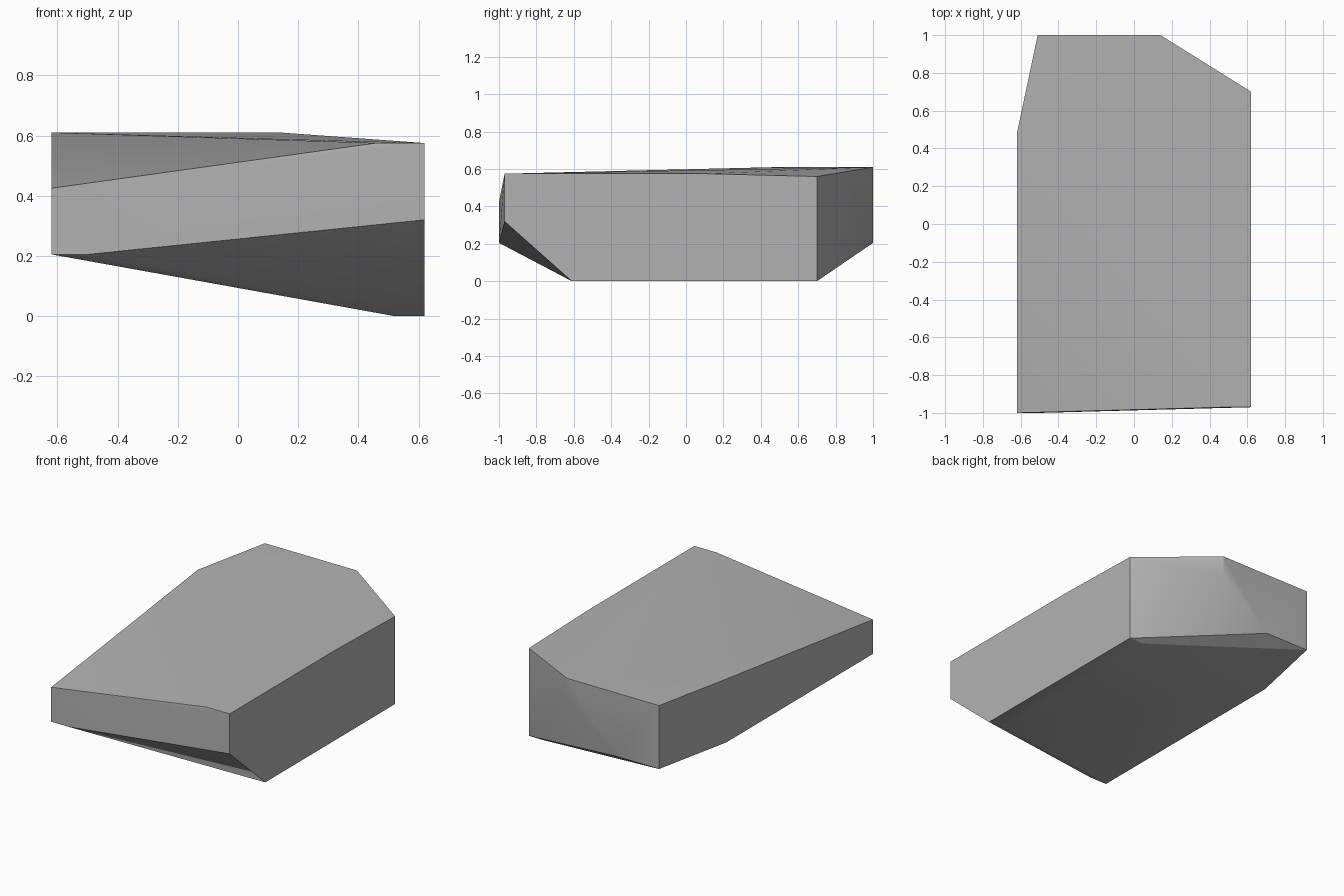
import bpy
import bmesh
import math

default_cube = bpy.data.objects.get("Cube")
if default_cube:
    bpy.data.objects.remove(default_cube, do_unlink=True)


def make_material(name, level):
    material = bpy.data.materials.new(name)
    material.use_nodes = True
    colour = (level, level, level, 1)
    material.diffuse_color = colour
    material.node_tree.nodes["Principled BSDF"].inputs["Base Color"].default_value = colour
    return material


# Shared planes of the chipped block
side, back, front, front_edge = 0.62, 1, -1, -0.97
crown, shoulder, ledge = 0.61, 0.575, 0.205

# Corners of each facet group
top_corners = [
    (-side, front, 0.425), (-side, 0.48, crown), (-0.51, back, crown),
    (0.14, back, crown), (side, 0.7, 0.56), (side, 0.1, shoulder),
    (side, front_edge, shoulder), (0.46, front_edge, shoulder),
]
back_corners = [(0.14, back, 0.48), (-0.2, back, ledge), (-0.51, back, ledge)]
front_corners = [(-side, front, ledge), (-0.5, front, ledge), (side, front_edge, 0.32)]
bottom_corners = [
    (-side, 0.48, ledge), (0.52, 0.7, 0), (side, 0.7, 0),
    (side, -0.61, 0), (0.52, -0.61, 0),
]

# Wrap the corners in a solid faceted rock
bm = bmesh.new()
for corner in top_corners + back_corners + front_corners + bottom_corners:
    bm.verts.new(corner)
bmesh.ops.convex_hull(bm, input=bm.verts[:])
bmesh.ops.dissolve_limit(bm, angle_limit=math.radians(1),
                         verts=bm.verts[:], edges=bm.edges[:])
bmesh.ops.recalc_face_normals(bm, faces=bm.faces[:])
mesh = bpy.data.meshes.new("rock")
bm.to_mesh(mesh)
bm.free()

rock = bpy.data.objects.new("rock", mesh)
bpy.context.collection.objects.link(rock)
mesh.materials.append(make_material("stone grey", 0.45))

# Soften shallow creases while keeping the chipped edges sharp
bpy.ops.object.select_all(action="DESELECT")
rock.select_set(True)
bpy.context.view_layer.objects.active = rock
bpy.ops.object.shade_smooth_by_angle(angle=math.radians(30))
